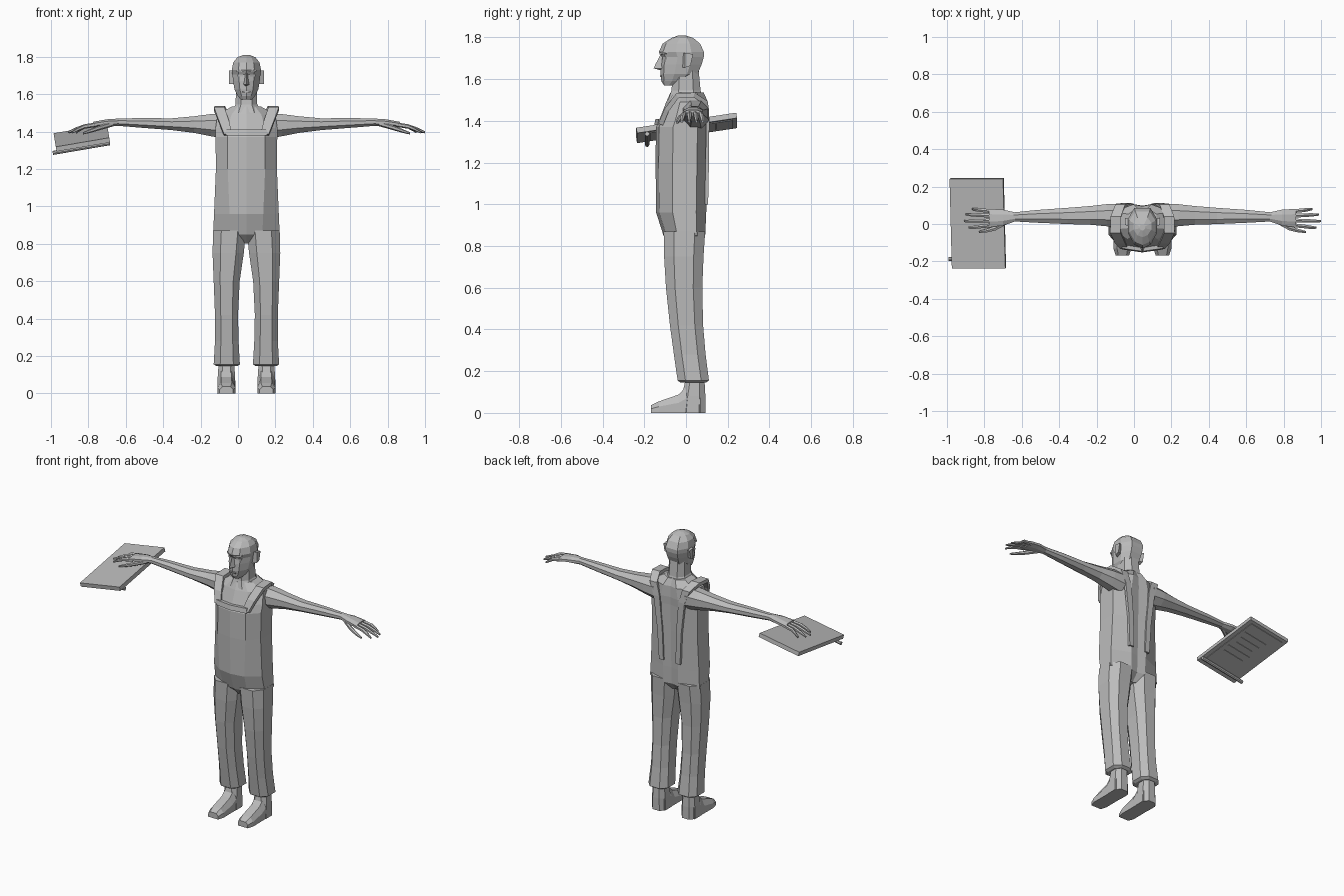
import bpy, bmesh, math
from mathutils import Vector, Matrix

CX = 0.045  # centre line of the figure

grey = bpy.data.materials.new("plain_grey")
grey.diffuse_color = (0.5, 0.5, 0.5, 1)


def finish(name, bm):
    bmesh.ops.recalc_face_normals(bm, faces=bm.faces)
    me = bpy.data.meshes.new(name)
    bm.to_mesh(me)
    bm.free()
    me.materials.append(grey)
    ob = bpy.data.objects.new(name, me)
    bpy.context.collection.objects.link(ob)
    return ob


def loft(name, rings, side=1):
    """Skin a list of point rings, mirrored about the centre line by side."""
    bm = bmesh.new()
    loops = [[bm.verts.new((CX + side * p[0], p[1], p[2])) for p in r] for r in rings]
    n = len(loops[0])
    for a, b in zip(loops, loops[1:]):
        for i in range(n):
            j = (i + 1) % n
            bm.faces.new((a[i], a[j], b[j], b[i]))
    bm.faces.new(loops[0])
    bm.faces.new(loops[-1])
    return finish(name, bm)


def box(name, centre, size, matrix=Matrix()):
    bm = bmesh.new()
    m = matrix @ Matrix.Translation(centre) @ Matrix.Diagonal((*size, 1))
    bmesh.ops.create_cube(bm, size=1, matrix=m)
    return finish(name, bm)


def torso_ring(z, w, yf, yb, flat):
    h = 0.6 * flat
    half = [(flat, yf + 0.015), (w, yf + (yb - yf) * 0.33), (w, yb - (yb - yf) * 0.2), (h, yb)]
    ring = [(0, yf)] + half + [(0, yb - 0.01)] + [(-x, y) for x, y in reversed(half)]
    return [(x, y, z) for x, y in ring]


def limb_ring(z, x0, x1, y0, y1):
    cx, cy, a, b = (x0 + x1) / 2, (y0 + y1) / 2, (x1 - x0) / 2, (y1 - y0) / 2
    pts = [(1, .5), (.5, 1), (-.5, 1), (-1, .5), (-1, -.5), (-.5, -1), (.5, -1), (1, -.5)]
    return [(cx + a * x, cy + b * y, z) for x, y in pts]


def arm_ring(u, y, z, ry, rz, n=8):
    return [(u, y + ry * math.cos(2 * math.pi * (i + .5) / n),
             z + rz * math.sin(2 * math.pi * (i + .5) / n)) for i in range(n)]


# Torso with bib trousers
loft("torso", [torso_ring(*r) for r in [
    (0.80, 0.05, -0.06, 0.05, 0.03),
    (0.85, 0.178, -0.108, 0.092, 0.085),
    (0.96, 0.173, -0.143, 0.097, 0.09),
    (1.20, 0.163, -0.146, 0.102, 0.10),
    (1.37, 0.165, -0.144, 0.105, 0.10),
    (1.42, 0.165, -0.122, 0.108, 0.10),
    (1.49, 0.155, -0.095, 0.105, 0.08),
    (1.535, 0.075, -0.075, 0.085, 0.045)]])
loft("bib_rim", [[(x, -0.125, 1.38), (x, y, 1.38), (x, y + 0.006, 1.41), (x, -0.11, 1.41)]
                 for x, y in ((-0.11, -0.136), (0, -0.152), (0.11, -0.136))])

# Neck
loft("neck", [limb_ring(*r) for r in [
    (1.50, -0.085, 0.085, -0.085, 0.085),
    (1.545, -0.058, 0.058, -0.07, 0.07),
    (1.65, -0.055, 0.055, -0.06, 0.06)]])

# Head: ten-sided rings with a ridge down the face
HEAD = [
    (1.570, 0.030, -0.105, -0.045), (1.59, 0.046, -0.118, 0.015),
    (1.625, 0.064, -0.123, 0.055), (1.67, 0.071, -0.122, 0.075),
    (1.705, 0.075, -0.116, 0.085), (1.73, 0.078, -0.130, 0.086),
    (1.77, 0.070, -0.112, 0.068), (1.797, 0.048, -0.07, 0.035),
    (1.81, 0.015, -0.035, -0.005)]


def head_ring(z, w, yf, yb):
    d = yb - yf
    half = [(0.55 * w, yf + 0.09 * d), (w, yf + 0.38 * d), (w, yf + 0.72 * d), (0.55 * w, yb)]
    return [(x, y, z) for x, y in [(0, yf)] + half + [(0, yb)] + [(-x, y) for x, y in half[::-1]]]


loft("head", [head_ring(*r) for r in HEAD])
loft("nose", [[(-a, -0.105, z), (0, y, z), (a, -0.105, z)] for z, a, y in
              [(1.643, 0.012, -0.125), (1.652, 0.02, -0.155), (1.668, 0.016, -0.148),
               (1.715, 0.008, -0.124)]])
box("mouth", (CX, -0.121, 1.613), (0.045, 0.009, 0.007))

for s, tag in ((1, "left"), (-1, "right")):
    # Face details and ears
    loft(tag + "_eye", [[(x, y, z - .005), (x, y + .01, z - .005), (x, y + .01, z + .005),
                        (x, y, z + .005)] for x, y, z in
                        ((0.018, -0.113, 1.70), (0.048, -0.095, 1.70))], s)
    loft(tag + "_brow", [[(x, y, z), (x, y + .02, z), (x, y + .02, z + .008), (x, y, z + .008)]
                         for x, y, z in ((0.012, -0.128, 1.718), (0.055, -0.10, 1.722))], s)
    loft(tag + "_ear", [[(x, y0, 1.655), (x, y1, 1.665), (x, y1 + .012, 1.72), (x, y0, 1.725)]
                        for x, y0, y1 in ((0.066, -0.018, 0.012), (0.094, -0.004, 0.022))], s)

    # Shoulder strap over the front, shoulder and down the back
    path = [(0.098, -0.127, 1.385, .022), (0.12, -0.098, 1.455, .027), (0.145, -0.045, 1.525, .028),
            (0.142, 0.04, 1.53, .028), (0.118, 0.1, 1.49, .026), (0.09, 0.108, 1.41, .022),
            (0.068, 0.106, 1.2, .018), (0.06, 0.102, 1.0, .016)]
    rings = []
    for i, (x, y, z, w) in enumerate(path):
        a, b = path[max(i - 1, 0)], path[min(i + 1, len(path) - 1)]
        t = Vector((0, b[1] - a[1], b[2] - a[2])).normalized()
        nrm = Vector((0, -t.z, t.y)) * (0.006 if i < 5 else 0.004)
        deep = nrm * -3
        rings.append([(x - w, y + nrm.y, z + nrm.z), (x + w, y + nrm.y, z + nrm.z),
                      (x + w, y + deep.y, z + deep.z), (x - w, y + deep.y, z + deep.z)])
    loft(tag + "_strap", rings, s)

    # Trouser leg with turned-up cuff
    loft(tag + "_leg", [limb_ring(*r) for r in [
        (0.145, 0.05, 0.16, -0.025, 0.095),
        (0.155, 0.035, 0.175, -0.04, 0.11),
        (0.28, 0.042, 0.168, -0.058, 0.094),
        (0.42, 0.045, 0.168, -0.077, 0.082),
        (0.60, 0.036, 0.175, -0.096, 0.078),
        (0.75, 0.014, 0.181, -0.105, 0.084),
        (0.87, 0.002, 0.178, -0.107, 0.092)]], s)

    # Shoe: ankle column and sloping toe
    loft(tag + "_ankle", [limb_ring(0.0, 0.058, 0.156, -0.03, 0.093),
                          limb_ring(0.08, 0.06, 0.154, -0.02, 0.093),
                          limb_ring(0.17, 0.066, 0.148, 0.0, 0.088)], s)
    loft(tag + "_shoe", [[(0.107 - w, y, 0), (0.107 + w, y, 0), (0.107 + w, y, h * .55),
                          (0.107 + w * .6, y, h), (0.107 - w * .6, y, h), (0.107 - w, y, h * .55)]
                         for y, w, h in [(0.07, .046, .12), (0.0, .047, .125), (-0.035, .047, .088),
                                         (-0.13, .048, .055), (-0.168, .036, .036)]], s)

    # Arm and palm
    loft(tag + "_arm", [arm_ring(*r) for r in [
        (0.11, 0.045, 1.43, 0.07, 0.075), (0.19, 0.047, 1.434, 0.064, 0.064),
        (0.28, 0.046, 1.437, 0.054, 0.048), (0.40, 0.043, 1.439, 0.047, 0.034),
        (0.56, 0.041, 1.446, 0.037, 0.028), (0.69, 0.038, 1.45, 0.026, 0.021)]], s)
    loft(tag + "_palm", [arm_ring(*r) for r in [
        (0.68, 0.038, 1.45, 0.026, 0.021), (0.745, 0.034, 1.447, 0.046, 0.02),
        (0.82, 0.032, 1.437, 0.053, 0.016)]], s)

    # Fingers and thumb
    for k, (y, tip, spread) in enumerate([(0.068, 0.91, .012), (0.044, 0.945, .006),
                                          (0.019, 0.955, -.004), (-0.006, 0.93, -.014)]):
        loft(f"{tag}_finger_{k + 1}", [arm_ring(*r, 6) for r in [
            (0.80, y, 1.437, .012, .012), (0.865, y + spread * .5, 1.427, .0115, .012),
            ((0.865 + tip) / 2, y + spread * .8, 1.413, .0105, .010),
            (tip, y + spread, 1.396, .006, .006)]], s)
    loft(tag + "_thumb", [arm_ring(*r, 6) for r in [
        (0.71, 0.02, 1.442, .015, .014), (0.785, -0.022, 1.42, .014, .013),
        (0.835, -0.036, 1.403, .011, .010), (0.875, -0.043, 1.39, .006, .006)]], s)

# Tablet board held under the right hand, tilted along both axes
ex = Vector((1, 0, 0.17)).normalized()
ez = ex.cross(Vector((0, 1, 0.155))).normalized()
ey = ez.cross(ex)
tilt = Matrix((ex, ey, ez)).transposed().to_4x4()
tilt.translation = (-0.835, 0.003, 1.366)
box("board", (0, 0, 0), (0.29, 0.485, 0.026), tilt)
box("board_page", (0, 0.02, -0.014), (0.24, 0.40, 0.006), tilt)
for i in range(5):
    box(f"page_line_{i + 1}", (0.02, 0.14 - 0.05 * i, -0.018), (0.16 - 0.02 * (i % 3), 0.006, 0.004), tilt)

# Pen clipped below the front edge of the board
bm = bmesh.new()
bmesh.ops.create_cone(bm, cap_ends=True, segments=8, radius1=0.011, radius2=0.011, depth=0.31,
                      matrix=tilt @ Matrix.Translation((-0.012, -0.195, -0.024))
                      @ Matrix.Rotation(math.pi / 2, 4, 'Y'))
finish("pen", bm)
